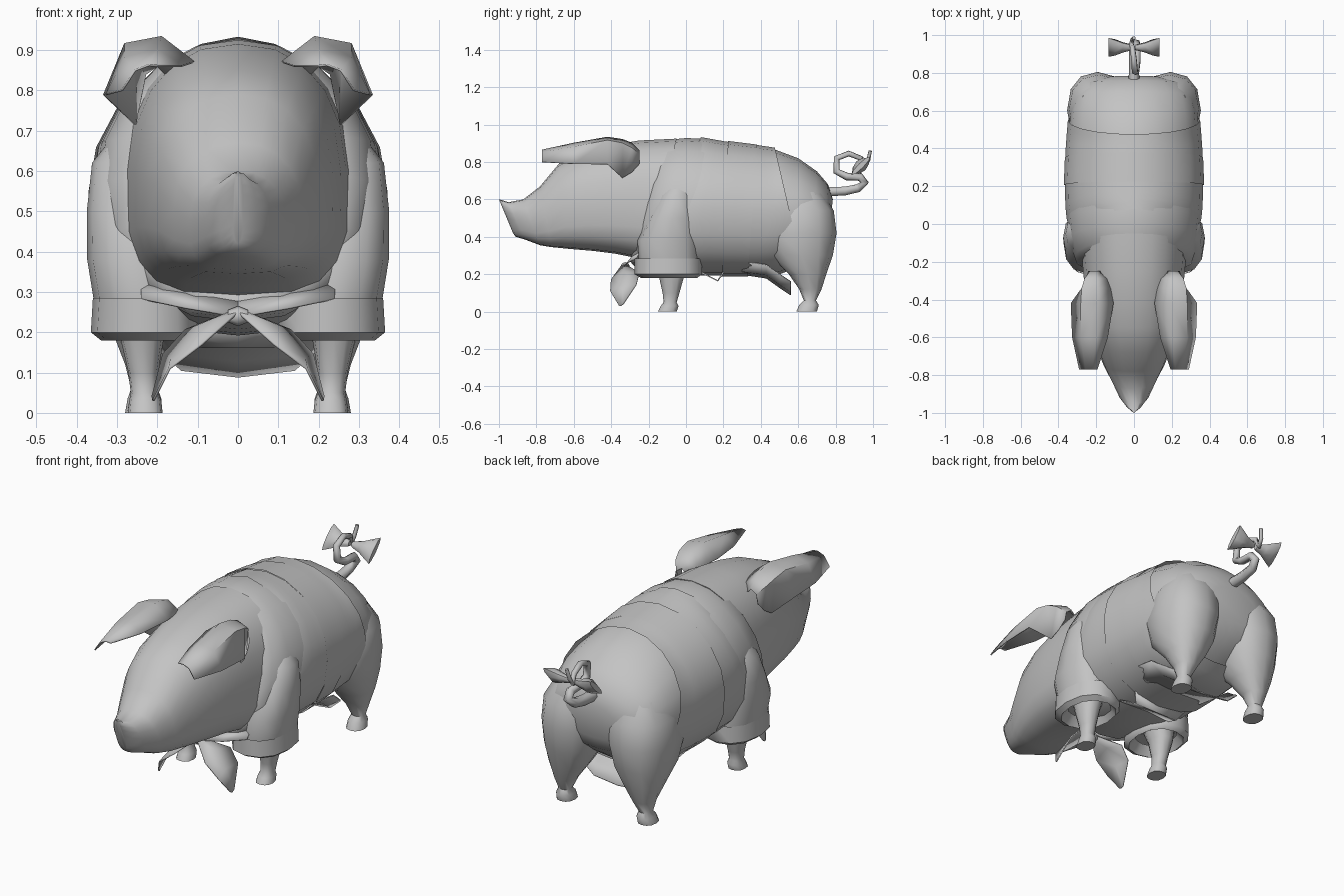
import bpy, bmesh, math
from mathutils import Vector

cube = bpy.data.objects.get("Cube")
if cube:
    bpy.data.objects.remove(cube)

grey = bpy.data.materials.new("plain_grey")
grey.use_nodes = True
COLOUR = (0.55, 0.55, 0.55, 1)
grey.diffuse_color = COLOUR
grey.node_tree.nodes["Principled BSDF"].inputs["Base Color"].default_value = COLOUR


def finish(name, bm, angle=50, thick=0):
    bmesh.ops.recalc_face_normals(bm, faces=bm.faces)
    mesh = bpy.data.meshes.new(name)
    bm.to_mesh(mesh)
    bm.free()
    mesh.materials.append(grey)
    obj = bpy.data.objects.new(name, mesh)
    bpy.context.collection.objects.link(obj)
    if thick:
        mod = obj.modifiers.new("thickness", "SOLIDIFY")
        mod.thickness = thick
        mod.offset = 0
    bpy.ops.object.select_all(action="DESELECT")
    obj.select_set(True)
    bpy.context.view_layer.objects.active = obj
    bpy.ops.object.shade_smooth_by_angle(angle=math.radians(angle))


def ring(c, u, v, n=16, e_top=2.0, e_low=2.0, pear=0):
    """Superellipse ring about c with half axes u and v, wider below by pear."""
    pts = []
    for i in range(n):
        a = 2 * math.pi * i / n
        p, q = math.cos(a), math.sin(a)
        e = e_top if q > 0 else e_low
        p = math.copysign(abs(p) ** (2 / e), p)
        q = math.copysign(abs(q) ** (2 / e), q)
        pts.append(Vector(c) + Vector(u) * p * (1 - pear * q) + Vector(v) * q)
    return pts


def loft(name, rows, closed=True, caps=True, thick=0):
    """Skin a list of equal point rows."""
    bm = bmesh.new()
    vs = [[bm.verts.new(p) for p in r] for r in rows]
    n = len(vs[0])
    for a, b in zip(vs, vs[1:]):
        for i in range(n if closed else n - 1):
            j = (i + 1) % n
            bm.faces.new((a[i], a[j], b[j], b[i]))
    if closed and caps:
        bm.faces.new(vs[0])
        bm.faces.new(vs[-1])
    finish(name, bm, thick=thick)


def cross(yt, yb, zt, zb, w, e_top=1.95, e_low=2.4, pear=0, grow=0):
    """Ring across the body, from a top point to a bottom point."""
    return ring((0, (yt + yb) / 2, (zt + zb) / 2), (w + grow, 0, 0),
                (0, (yt - yb) / 2, (zt - zb) / 2 + grow), 20, e_top, e_low, pear)


def upright(z, y0, y1, x, w):
    """Level ring of a leg."""
    return ring((x, (y0 + y1) / 2, z), (w, 0, 0), (0, (y1 - y0) / 2, 0), 12, 2.3, 2.3)


# Head: top y, bottom y, top z, bottom z, half width
HEAD = [(-1.0, -.925, .60, .42, .012), (-.985, -.91, .597, .4, .045),
        (-.95, -.86, .585, .385, .08), (-.87, -.78, .60, .355, .12),
        (-.78, -.72, .67, .345, .16), (-.68, -.62, .79, .335, .2),
        (-.55, -.5, .85, .325, .235), (-.4, -.38, .89, .31, .255),
        (-.25, -.28, .915, .29, .268), (-.05, -.2, .925, .28, .28)]
loft("head", [cross(*r, e_top=2.3, e_low=3.2, pear=.05) for r in HEAD])

# Body, same layout
BODY = [(-.12, -.3, .91, .27, .26), (-.08, -.27, .92, .235, .315),
        (0, -.15, .928, .21, .345), (.08, .0, .925, .2, .355),
        (.22, .2, .9, .2, .358), (.38, .36, .88, .2, .352),
        (.48, .5, .865, .21, .345), (.6, .6, .82, .25, .335),
        (.7, .67, .75, .3, .31), (.76, .73, .68, .35, .26),
        (.785, .765, .6, .42, .15)]
loft("body", [cross(*r) for r in BODY])


def sample(y, key, val):
    """Body measure at a given y."""
    for a, b in zip(BODY, BODY[1:]):
        if y <= b[key]:
            t = max(0, (y - a[key]) / (b[key] - a[key]))
            return a[val] + (b[val] - a[val]) * t
    return BODY[-1][val]


def band(name, top0, bot0, top1, bot1, grow):
    """Cloth shell around the body between two slanted edges."""
    rows = []
    for i in range(6):
        t = i / 5
        yt, yb = top0 + (top1 - top0) * t, bot0 + (bot1 - bot0) * t
        rows.append(cross(yt, yb, sample(yt, 0, 2), sample(yb, 1, 3),
                          sample((yt + yb) / 2, 0, 4), grow=grow))
    loft(name, rows, caps=False)


band("coat_front", .08, -.27, .23, .2, .008)
band("coat_waist", .225, .19, .38, .33, .013)
band("coat_hem", .375, .32, .475, .62, .011)

# Cloth hanging beneath the belly
flap = [(.30, .2, .25), (.43, .18, .25), (.5, .13, .23), (.56, .09, .2)]
loft("belly_flap", [[(w * k, y, z + .07 * k ** 4) for k in (-1, -.7, 0, .7, 1)]
                    for y, z, w in flap], closed=False, thick=.006)
loft("coat_corner", [[(w * k, y, z) for k in (-1, 0, 1)]
                     for y, z, w in ((.08, .21, .16), (.17, .165, .13), (.2, .21, .16))],
     closed=False, thick=.008)

# Paired parts
HIND = [(.64, .5, .73, .165, .12), (.54, .43, .79, .185, .158),
        (.42, .4, .805, .192, .162), (.3, .45, .785, .2, .14),
        (.2, .55, .75, .213, .098), (.12, .605, .725, .225, .055),
        (.06, .63, .695, .232, .033), (.035, .605, .71, .232, .042),
        (0, .59, .7, .234, .046)]
SLEEVE = [(.68, -.1, .02, .245, .07), (.62, -.14, .04, .262, .1),
          (.5, -.2, .06, .26, .115), (.38, -.26, .07, .252, .122),
          (.25, -.25, .07, .228, .125)]
CUFF = [(.25, -.24, .06, .228, .11), (.285, -.275, .085, .225, .135),
        (.2, -.275, .085, .225, .14), (.18, -.24, .06, .22, .12),
        (.225, -.2, .02, .22, .09)]
FORE = [(.3, -.18, .01, .225, .08), (.19, -.145, -.01, .238, .055),
        (.1, -.125, -.035, .235, .037), (.05, -.12, -.05, .232, .034),
        (.03, -.135, -.04, .23, .04), (0, -.15, -.05, .23, .043)]
EAR = [(-.25, (.17, .83), (.2, .86), (.23, .84), (.24, .79)),
       (-.29, (.14, .86), (.2, .9), (.26, .875), (.25, .745)),
       (-.34, (.125, .865), (.195, .92), (.275, .9), (.255, .715)),
       (-.42, (.11, .87), (.19, .932), (.28, .915), (.332, .788)),
       (-.6, (.14, .86), (.2, .9), (.28, .88), (.325, .79)),
       (-.77, (.195, .86), (.22, .863), (.255, .85), (.288, .8))]
SCARF = [[(.005, -.345, .245), (.005, -.325, .255), (.005, -.305, .24)],
         [(.09, -.4, .17), (.1, -.33, .215), (.13, -.25, .205)],
         [(.17, -.405, .11), (.165, -.34, .135), (.185, -.265, .145)],
         [(.208, -.36, .035), (.21, -.35, .03), (.212, -.335, .04)]]
STRAP = [(.0, -.33, .25), (.13, -.315, .272), (.24, -.27, .295)]

for side, s in (("left", 1), ("right", -1)):
    for part, rows in (("hind_leg", HIND), ("sleeve", SLEEVE),
                       ("cuff", CUFF), ("fore_leg", FORE)):
        loft(f"{side}_{part}", [upright(z, a, b, s * x, w) for z, a, b, x, w in rows],
             caps=part != "cuff")
    loft(f"{side}_ear", [[(s * x, r[0], z) for x, z in r[1:]] for r in EAR],
         closed=False, thick=.006)
    loft(f"{side}_scarf_end", [[(s * x, y, z) for x, y, z in r] for r in SCARF],
         closed=False, thick=.006)
    # Scarf strap lying under the neck
    loft(f"{side}_scarf_strap", [[(s * x, y, z - .012), (s * x, y + .03, z + .025)]
                                 for x, y, z in STRAP], closed=False, thick=.006)
    # Tail bow loop, tilted
    loops = [(.008, .014, .014), (.06, .03, .024), (.1, .05, .034), (.135, .066, .014)]
    loft(f"{side}_tail_bow",
         [ring((s * x, .935, .78), (0, a * .75, a * .75), (0, -b * .7, b * .7), 8)
          for x, a, b in loops])

# Scarf knot
loft("scarf_knot", [ring((x, -.325, .24), (0, r, 0), (0, 0, r), 8)
                    for x, r in ((-.025, .015), (0, .025), (.025, .015))])

# Curled tail
path = [(0, .74, .64), (0, .85, .645), (0, .92, .66), (.012, .955, .69),
        (.016, .93, .72), (.016, .86, .722), (.01, .805, .75), (.005, .805, .82),
        (0, .87, .845), (-.008, .935, .82), (-.014, .955, .775), (-.01, .975, .81),
        (0, .985, .86)]
curve = bpy.data.curves.new("curled_tail", "CURVE")
curve.dimensions = "3D"
curve.bevel_depth = .019
curve.bevel_resolution = 1
curve.use_fill_caps = True
line = curve.splines.new("POLY")
line.points.add(len(path) - 1)
for i, (pt, co) in enumerate(zip(line.points, path)):
    pt.co = (*co, 1)
    pt.radius = 1.5 - i / 12
curve.materials.append(grey)
bpy.context.collection.objects.link(bpy.data.objects.new("curled_tail", curve))
